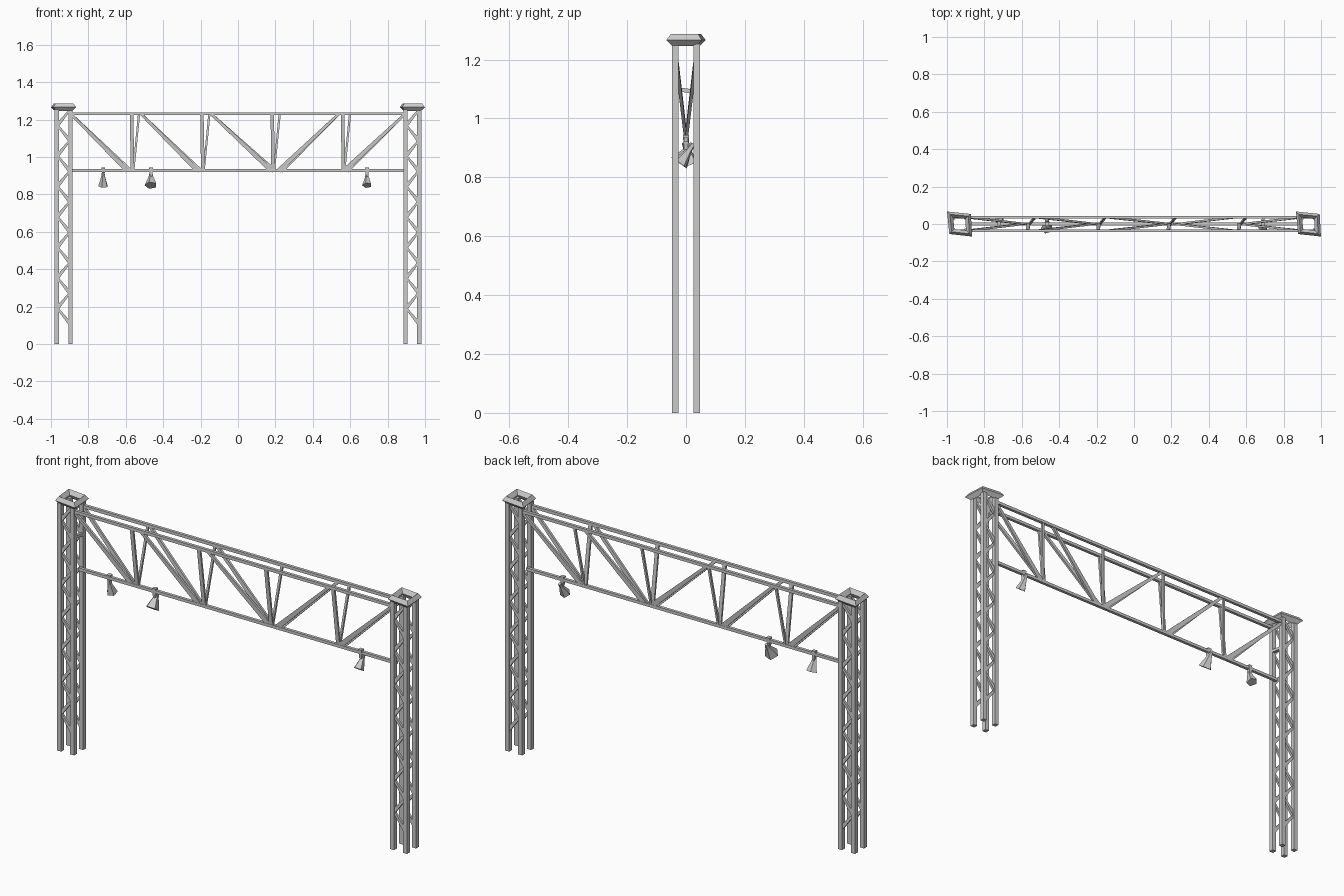
import bpy
import bmesh
from mathutils import Vector, Matrix

if "Cube" in bpy.data.objects:
    bpy.data.objects.remove(bpy.data.objects["Cube"])

TX, LY = 0.9325, 0.036        # tower centre, leg offset in y
ZT, ZB = 1.231, 0.927         # chord heights


def finish(bm, name):
    bmesh.ops.recalc_face_normals(bm, faces=bm.faces)
    me = bpy.data.meshes.new(name)
    bm.to_mesh(me)
    bm.free()
    ob = bpy.data.objects.new(name, me)
    bpy.context.collection.objects.link(ob)
    return ob


def loft(bm, rings, closed=False):
    vs = [[bm.verts.new(p) for p in r] for r in rings]
    n = len(vs[0])
    pairs = list(zip(vs, vs[1:])) + ([(vs[-1], vs[0])] if closed else [])
    for a, b in pairs:
        for i in range(n):
            j = (i + 1) % n
            bm.faces.new((a[i], a[j], b[j], b[i]))
    if not closed:
        bm.faces.new(vs[0])
        bm.faces.new(vs[-1])


def bar(bm, p, q, w0, w1=None, d0=None, d1=None):
    """Tapered four-sided bar; w lies in the front plane, d runs in depth."""
    p, q = Vector(p), Vector(q)
    w1 = w0 if w1 is None else w1
    d0 = w0 if d0 is None else d0
    d1 = w1 if d1 is None else d1
    t = (q - p).normalized()
    ref = Vector((0, 1, 0)) if abs(t.y) < 0.9 else Vector((0, 0, 1))
    u = t.cross(ref).normalized()
    v = t.cross(u)
    loft(bm, [[c + u * (sx * w / 2) + v * (sy * d / 2)
               for sx, sy in ((-1, -1), (1, -1), (1, 1), (-1, 1))]
              for c, w, d in ((p, w0, d0), (q, w1, d1))])


for side, label in ((-1, "left"), (1, "right")):
    cx = side * TX
    # four tower legs
    bm = bmesh.new()
    for dx in (-0.0365, 0.0365):
        for y in (-LY, LY):
            bar(bm, (cx + dx, y, 0), (cx + dx, y, 1.255), 0.022)
    finish(bm, label + "_tower_legs")

    # zigzag lacing on front and back faces
    bm = bmesh.new()
    step = 0.0815
    for y in (-LY, LY):
        for k in range(14):
            z = 0.11 + k * step
            s = 1 if k % 2 == 0 else -1
            bar(bm, (cx + s * 0.033, y, z), (cx - s * 0.033, y, z + step),
                0.020, 0.010, 0.014, 0.010)
    finish(bm, label + "_tower_lacing")

    # skewed four-sided collar on top of the tower
    corners = ((-1, 1), (0.9, 0.8), (1, -1), (-0.82, -0.8))
    section = ((0.067, 1.266), (0.052, 1.286), (0.034, 1.266), (0.046, 1.246))
    bm = bmesh.new()
    loft(bm, [[(cx + x * r, y * r, z) for r, z in section] for x, y in corners],
         closed=True)
    finish(bm, label + "_tower_cap")

# beam chords: two on top, one below
bm = bmesh.new()
for y, z in ((-LY, ZT), (LY, ZT), (0, ZB)):
    bar(bm, (-0.89, y, z), (0.89, y, z), 0.015)
finish(bm, "beam_chords")

# beam posts, front ones upright and back ones slightly slanted
bm = bmesh.new()
for x in (-0.564, -0.188, 0.188, 0.564):
    bar(bm, (x, 0, ZB), (x - 0.005, -LY, ZT), 0.020, 0.018, 0.010, 0.010)
    bar(bm, (x + 0.005, 0, ZB), (x + 0.035, LY, ZT), 0.010, 0.012, 0.012, 0.010)
finish(bm, "beam_posts")

# beam diagonals, wide at the bottom chord
bm = bmesh.new()
for top, low in ((-0.895, -0.585), (-0.52, -0.21), (-0.145, 0.185),
                 (0.54, 0.225), (0.895, 0.575)):
    for s in (-1, 1):
        bar(bm, (low + s * 0.006, 0, ZB), (top, s * LY, ZT), 0.026, 0.014, 0.010, 0.012)
finish(bm, "beam_diagonals")

# small tie between the inner legs of the left tower
bm = bmesh.new()
bar(bm, (-0.892, -LY, 1.10), (-0.892, LY, 1.09), 0.014)
finish(bm, "tower_tie")


# hanging lamps: clamp plus tilted flared shade
def lamp(name, x, y, tilt, r, sides):
    bm = bmesh.new()
    bar(bm, (x, 0, 0.943), (x, y * 0.5, 0.895), 0.020, 0.012)
    prof = ((0.008, 0.045), (0.4 * r, 0.02), (r, -0.035))
    m = Matrix.Translation((x, y, 0.877)) @ Matrix.Rotation(tilt, 4, 'X')
    loft(bm, [[m @ (Matrix.Rotation(6.2832 * (i + 0.5) / sides, 3, 'Z')
                    @ Vector((a, 0, z))) for i in range(sides)]
              for a, z in prof])
    finish(bm, name)


lamp("lamp_left_outer", -0.72, 0.008, 0.35, 0.027, 5)
lamp("lamp_left_inner", -0.465, -0.004, -0.6, 0.034, 5)
lamp("lamp_right", 0.69, 0.0, -0.6, 0.026, 5)
